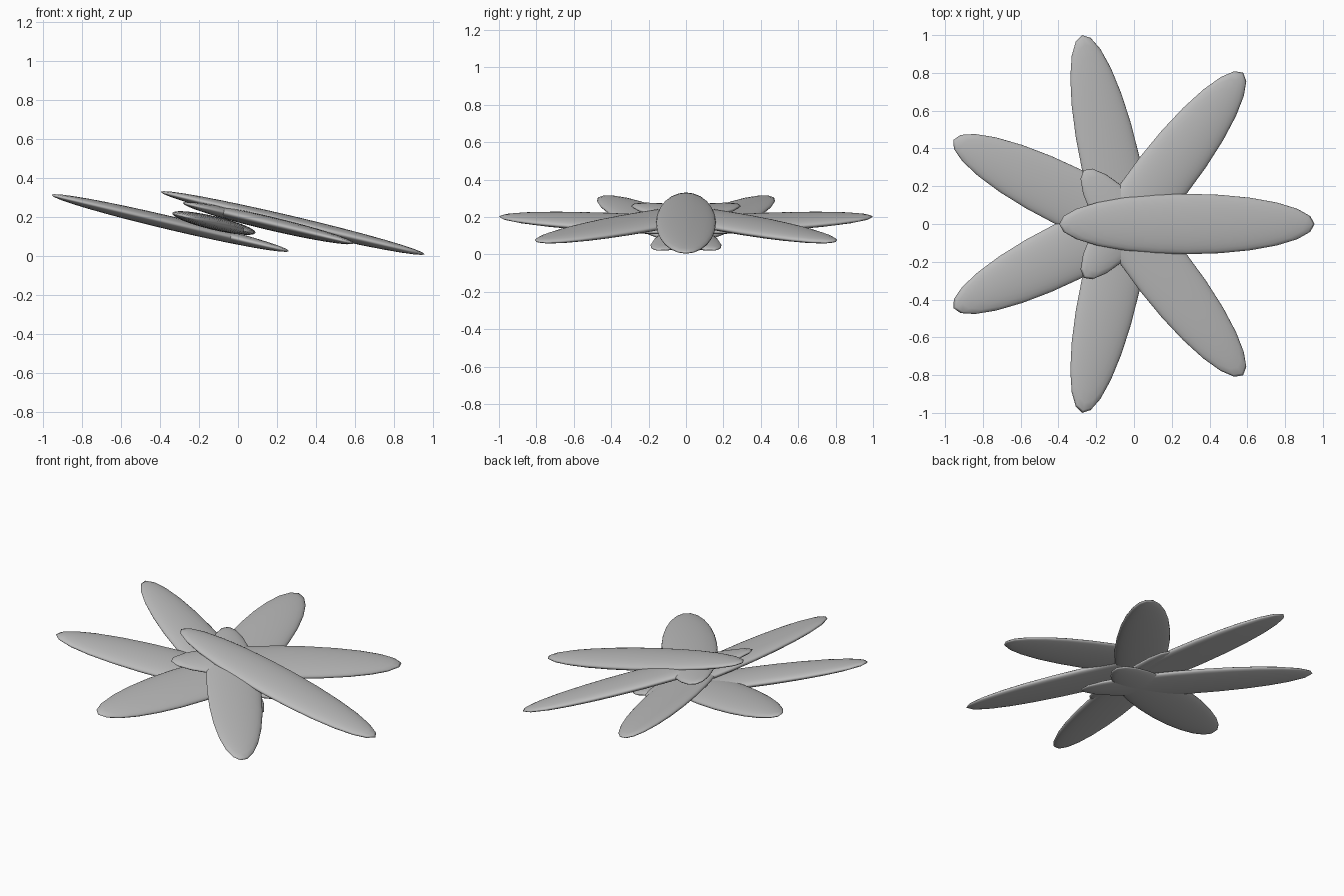
import bpy
from math import cos, sin, tau, radians
from mathutils import Matrix, Vector

cube = bpy.data.objects.get("Cube")
if cube:
    bpy.data.objects.remove(cube, do_unlink=True)

PETALS = 7
HALF_LENGTH, HALF_WIDTH, HALF_THICKNESS = 0.695, 0.16, 0.035
RING_RADIUS = 0.33
CENTRE = Vector((-0.05, 0, 0.168))
TILT = Matrix.Rotation(radians(13.3), 4, 'Y')

grey = bpy.data.materials.new("petal grey")
grey.use_nodes = True
colour = (0.5, 0.5, 0.5, 1)
grey.diffuse_color = colour
grey.node_tree.nodes["Principled BSDF"].inputs["Base Color"].default_value = colour


def add_petal(index):
    """Flattened ellipsoid on a level ring, turned outward, then tilted."""
    angle = tau * index / PETALS
    bpy.ops.mesh.primitive_uv_sphere_add(segments=24, ring_count=16, radius=1)
    petal = bpy.context.object
    petal.name = f"petal_{index + 1}"
    size = Matrix.Diagonal((HALF_LENGTH, HALF_WIDTH, HALF_THICKNESS, 1))
    petal.data.transform(TILT @ Matrix.Rotation(angle, 4, 'Z') @ size)
    petal.location = CENTRE + RING_RADIUS * Vector((cos(angle), sin(angle), 0))
    petal.data.materials.append(grey)
    bpy.ops.object.shade_smooth()


# Seven overlapping petals
for i in range(PETALS):
    add_petal(i)
